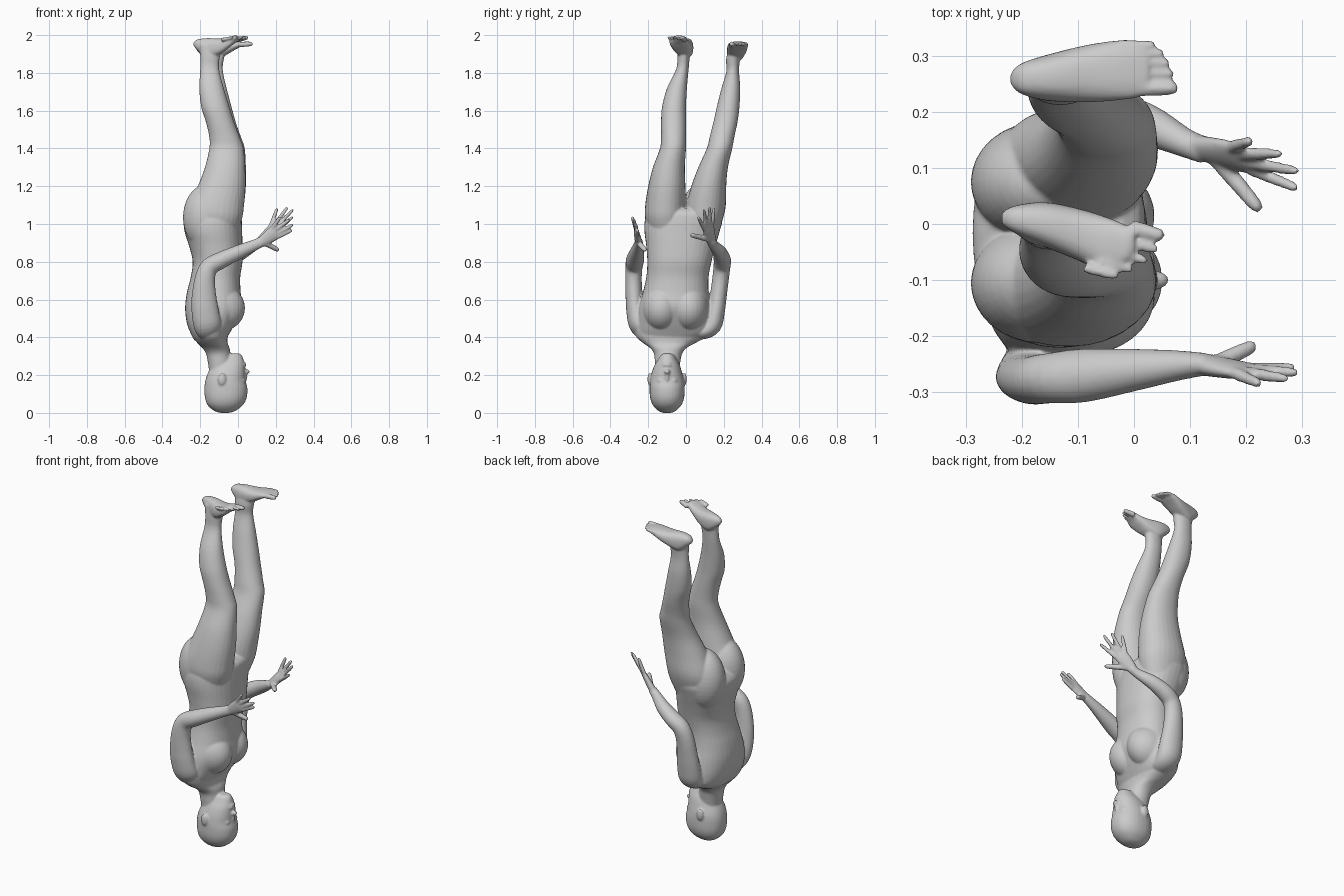
import bpy, bmesh
from math import sin, cos, pi, copysign
from mathutils import Vector, Matrix

bm = bmesh.new()


def smooth_rows(rows, steps=4):
    """Catmull-Rom interpolation of every column."""
    out = []
    for i in range(len(rows) - 1):
        a, b, c, d = (rows[max(0, min(len(rows) - 1, i + k))] for k in (-1, 0, 1, 2))
        for j in range(steps):
            t = j / steps
            out.append([0.5 * (2 * q + (r - p) * t + (2 * p - 5 * q + 4 * r - s) * t * t
                               + (3 * q - p - 3 * r + s) * t ** 3)
                        for p, q, r, s in zip(a, b, c, d)])
    return out + [list(rows[-1])]


def skin(rings):
    """Bridge rings of points and cap both ends."""
    vs = [[bm.verts.new(p) for p in ring] for ring in rings]
    n = len(vs[0])
    for a, b in zip(vs, vs[1:]):
        for k in range(n):
            bm.faces.new((a[k], a[(k + 1) % n], b[(k + 1) % n], b[k]))
    bm.faces.new(vs[0][::-1])
    bm.faces.new(vs[-1])


def oval(n, e):
    """Unit superellipse points."""
    return [tuple(copysign(abs(f(2 * pi * k / n)) ** (2 / e), f(2 * pi * k / n))
                  for f in (cos, sin)) for k in range(n)]


def slices(rows, axis='z', e=2.2, n=28):
    """Loft of rows (position, min, max, min, max) along z or x."""
    rings = []
    for h, a0, a1, b0, b1 in smooth_rows(rows):
        pts = [((a0 + a1) / 2 + (a1 - a0) / 2 * c, (b0 + b1) / 2 + (b1 - b0) / 2 * s)
               for c, s in oval(n, e)]
        rings.append([(p, q, h) if axis == 'z' else (h, p, q) for p, q in pts])
    skin(rings)


def tube(rows, side=(0, 1, 0), n=20):
    """Limb through rows (x, y, z, radius along side, other radius)."""
    rows = smooth_rows(rows)
    rings = []
    for i, r in enumerate(rows):
        t = (Vector(rows[min(i + 1, len(rows) - 1)][:3]) - Vector(rows[max(i - 1, 0)][:3])).normalized()
        s = Vector(side)
        s = (s - t * s.dot(t)).normalized()
        u = t.cross(s)
        rings.append([Vector(r[:3]) + s * (r[3] * c) + u * (r[4] * d) for c, d in oval(n, 2)])
    skin(rings)


def ball(center, radii):
    m = Matrix.Translation(center) @ Matrix.Diagonal((*radii, 1))
    bmesh.ops.create_uvsphere(bm, u_segments=32, v_segments=20, radius=1, matrix=m)


def digit(base, tip, r):
    """Finger or toe with a rounded end."""
    b, t = Vector(base), Vector(tip)
    rows = [(*b.lerp(t, f), r * k, r * k) for f, k in
            ((0, 1.1), (0.35, 1.05), (0.7, 0.95), (0.92, 0.8), (1, 0.35))]
    tube(rows, (0.3, 0.9, -0.3), 12)


# Head (upside down, facing +x)
slices([(0, -.09, -.05, -.12, -.08), (.01, -.125, -.015, -.145, -.055),
        (.04, -.16, .025, -.175, -.025), (.08, -.175, .046, -.19, -.01),
        (.13, -.178, .05, -.193, -.007), (.17, -.173, .04, -.191, -.01),
        (.21, -.16, .038, -.183, -.02), (.25, -.14, .036, -.168, -.032),
        (.28, -.12, .03, -.15, -.048), (.305, -.09, .02, -.135, -.063),
        (.315, -.05, .008, -.12, -.08)])
ball((.042, -.1, .218), (.02, .016, .014))           # nose tip
ball((.036, -.1, .195), (.014, .010, .035))          # nose bridge
ball((.033, -.1, .252), (.011, .026, .006))          # upper lip
ball((.031, -.1, .264), (.011, .022, .006))          # lower lip
for s in (-1, 1):
    ball((.022, -.1 + s * .035, .172), (.016, .018, .011))     # eyes
    ball((-.085, -.1 + s * .092, .178), (.022, .012, .034))    # ears

# Neck flaring into the shoulders
slices([(.2, -.15, -.03, -.16, -.04), (.27, -.16, -.035, -.165, -.03),
        (.315, -.17, -.04, -.17, -.02), (.345, -.19, -.045, -.192, .005),
        (.37, -.215, -.055, -.228, .05), (.4, -.235, -.055, -.262, .105),
        (.44, -.245, -.05, -.28, .15)])

# Torso
slices([(.36, -.19, -.07, -.18, .0), (.385, -.23, -.065, -.22, .06),
        (.42, -.25, -.045, -.26, .13), (.48, -.272, -.012, -.26, .138),
        (.56, -.28, .02, -.25, .132), (.64, -.27, .014, -.228, .12),
        (.72, -.25, .012, -.21, .12), (.8, -.24, .024, -.205, .135),
        (.88, -.258, .024, -.21, .155), (.96, -.283, .022, -.22, .178),
        (1.02, -.285, .02, -.218, .193), (1.06, -.25, .012, -.2, .18),
        (1.085, -.2, -.02, -.13, .12)], e=2.25, n=36)
for y in (-.13, .015):
    ball((-.098, y, .555), (.135, .105, .125))       # breasts
for y in (-.105, .075):
    ball((-.165, y, 1.035), (.126, .108, .175))      # buttocks

# Legs
left_leg = [(.94, -.22, -.01, -.19, -.01), (1.03, -.26, .022, -.216, -.003),
            (1.1, -.258, .032, -.216, -.001),
            (1.2, -.213, .04, -.2, -.003), (1.3, -.175, .038, -.175, -.006),
            (1.4, -.152, .03, -.138, .0), (1.46, -.152, .01, -.132, .0),
            (1.54, -.17, -.02, -.132, .0), (1.62, -.195, -.045, -.127, .0),
            (1.72, -.205, -.075, -.1, .005), (1.82, -.2, -.1, -.052, .014),
            (1.89, -.2, -.095, -.045, .02), (1.95, -.21, -.08, -.04, .025)]
right_leg = [(.94, -.22, -.01, .0, .165), (1.03, -.245, .022, .0, .196),
             (1.1, -.242, .032, .001, .211),
             (1.2, -.205, .042, .028, .213), (1.3, -.165, .042, .065, .222),
             (1.4, -.142, .036, .11, .245), (1.46, -.142, .016, .125, .256),
             (1.54, -.155, -.012, .145, .273), (1.62, -.18, -.034, .163, .283),
             (1.72, -.19, -.06, .188, .287), (1.81, -.187, -.08, .214, .281),
             (1.87, -.187, -.075, .212, .285), (1.93, -.195, -.06, .225, .29)]
for leg in (left_leg, right_leg):
    slices(leg, e=2.12)

# Feet, soles up
slices([(-.236, .0, .02, 1.945, 1.96), (-.215, -.015, .032, 1.92, 1.977),
        (-.16, -.04, .039, 1.88, 1.984), (-.1, -.065, .028, 1.895, 1.982),
        (-.05, -.087, .013, 1.93, 1.988), (-.02, -.08, .001, 1.955, 1.998),
        (.0, -.055, -.008, 1.967, 1.998)], 'x', 2.5)
slices([(-.22, .248, .27, 1.92, 1.935), (-.2, .231, .287, 1.9, 1.955),
        (-.15, .219, .303, 1.86, 1.964), (-.08, .217, .32, 1.885, 1.962),
        (-.02, .221, .328, 1.92, 1.966), (.01, .226, .324, 1.936, 1.966),
        (.025, .235, .31, 1.946, 1.965)], 'x', 2.5)
left_toes = [(.054, -.022), (.044, -.046), (.025, -.066), (-.001, -.082), (-.028, -.094)]
right_toes = [(.079, .242), (.072, .268), (.065, .287), (.055, .304), (.039, .319)]
for i in range(5):
    r = .0135 if i == 0 else .0092
    x, y = left_toes[i]
    digit((x - .06, y + .016, 1.976), (x, y, 1.988), r)
    x, y = right_toes[i]
    digit((x - .065, y, 1.95), (x, y, 1.954), r)

# Arms
tube([(-.14, -.15, .43, .04, .06), (-.15, -.215, .435, .045, .066),
      (-.162, -.25, .468, .052, .074), (-.174, -.268, .54, .048, .072),
      (-.18, -.275, .62, .045, .065),
      (-.175, -.278, .71, .044, .054), (-.152, -.275, .772, .045, .048),
      (-.09, -.27, .808, .048, .045), (0, -.26, .85, .038, .038),
      (.08, -.252, .885, .027, .03), (.13, -.25, .908, .02, .028)])
tube([(-.13, .03, .43, .04, .06), (-.13, .095, .435, .045, .066),
      (-.128, .138, .468, .052, .07), (-.128, .158, .54, .048, .068),
      (-.128, .171, .62, .045, .06),
      (-.122, .183, .71, .044, .052), (-.1, .19, .772, .045, .047),
      (-.05, .192, .81, .046, .043), (.02, .178, .85, .038, .038),
      (.09, .145, .89, .026, .028), (.125, .132, .912, .025, .022)])


def hand(wrist, knuckle, across, tips, thumb):
    """Palm, four fingers (index first) and a thumb."""
    w, k, s = Vector(wrist), Vector(knuckle), Vector(across).normalized()
    tube([(*w.lerp(k, f), a, b) for f, a, b in
          ((-.1, .024, .02), (.4, .034, .018), (.95, .039, .014), (1.15, .03, .008))], s)
    for off, tip in zip((.028, .01, -.01, -.027), tips):
        digit(k + s * off, tip, .0108)
    digit(w.lerp(k, .2) + s * .014, thumb, .0145)


hand((.12, -.25, .9), (.195, -.262, .955), (.55, .15, -.83),
     [(.287, -.256, .968), (.293, -.265, .998), (.275, -.276, 1.025), (.225, -.285, 1.038)],
     (.217, -.215, .86))
hand((.12, .135, .91), (.19, .118, .98), (.6, -.7, -.35),
     [(.292, .063, 1.038), (.293, .094, 1.078), (.263, .125, 1.09), (.208, .148, 1.085)],
     (.226, .023, .942))

# Fuse all parts into one continuous skin
bmesh.ops.recalc_face_normals(bm, faces=bm.faces)
mesh = bpy.data.meshes.new("body")
bm.to_mesh(mesh)
bm.free()
body = bpy.data.objects.new("body", mesh)
bpy.context.collection.objects.link(body)
fuse = body.modifiers.new("fuse", 'REMESH')
fuse.mode = 'VOXEL'
fuse.voxel_size = 0.005
fuse.use_smooth_shade = True
soften = body.modifiers.new("soften", 'SMOOTH')
soften.factor = 0.5
soften.iterations = 8
